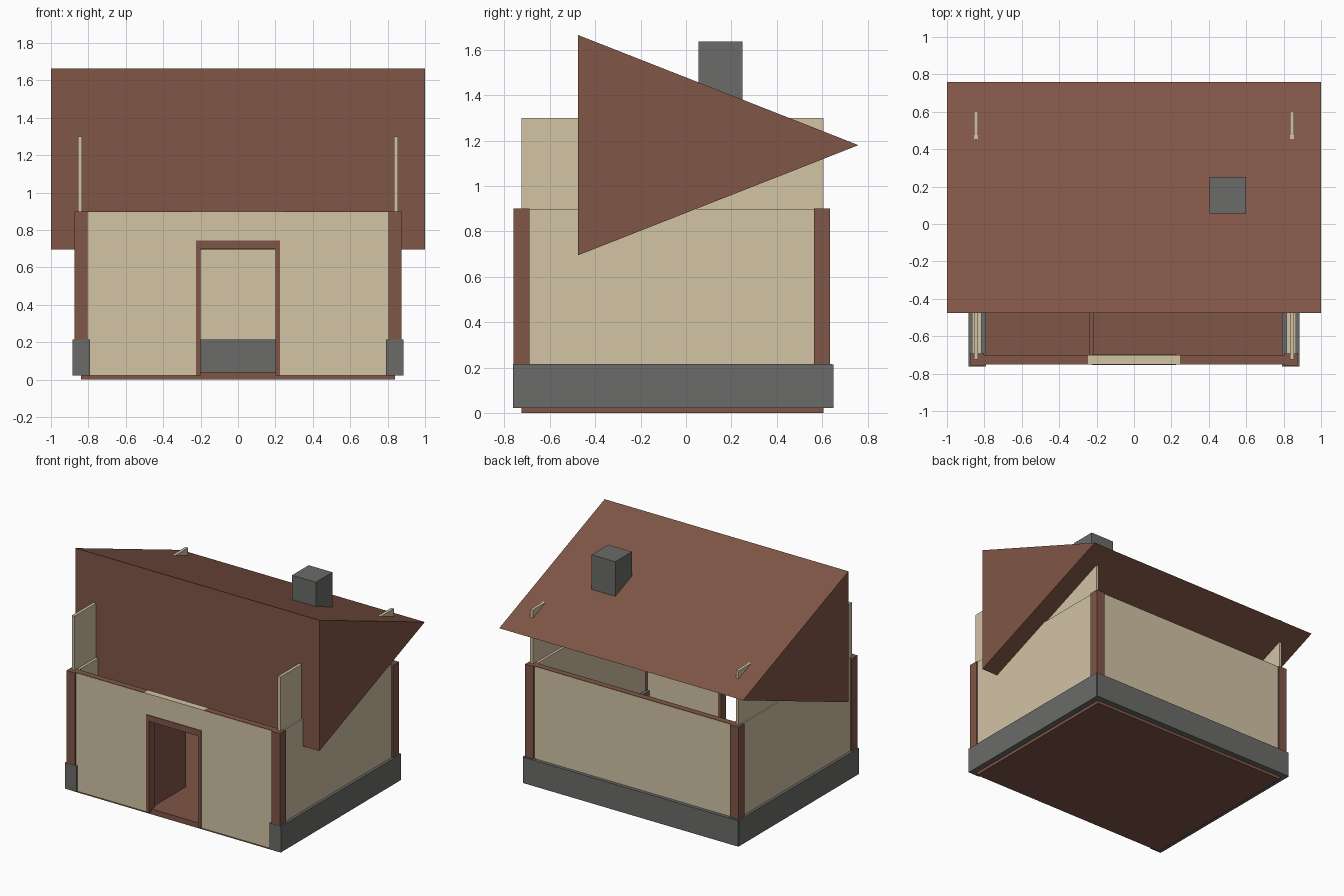
import bpy
import bmesh

# Remove the default cube
cube = bpy.data.objects.get("Cube")
if cube:
    bpy.data.objects.remove(cube, do_unlink=True)


def make_material(name, rgb):
    mat = bpy.data.materials.new(name)
    mat.use_nodes = True
    mat.diffuse_color = (*rgb, 1)
    node = next(n for n in mat.node_tree.nodes if n.type == 'BSDF_PRINCIPLED')
    node.inputs["Base Color"].default_value = (*rgb, 1)
    return mat


WOOD = make_material("brown wood", (0.216, 0.093, 0.063))
PLASTER = make_material("beige plaster", (0.645, 0.546, 0.376))
STONE = make_material("grey stone", (0.147, 0.147, 0.138))


def finish(name, bm, mat):
    bmesh.ops.recalc_face_normals(bm, faces=bm.faces)
    mesh = bpy.data.meshes.new(name)
    bm.to_mesh(mesh)
    bm.free()
    mesh.materials.append(mat)
    obj = bpy.data.objects.new(name, mesh)
    bpy.context.collection.objects.link(obj)
    return obj


def box(name, xs, ys, zs, mat):
    """Box given by its extents along each axis."""
    bm = bmesh.new()
    bmesh.ops.create_cube(bm, size=1)
    for v in bm.verts:
        v.co = [r[0] if c < 0 else r[1] for c, r in zip(v.co, (xs, ys, zs))]
    return finish(name, bm, mat)


def prism(name, profile, x0, x1, mat):
    """Extrude a y-z profile along x."""
    bm = bmesh.new()
    face = bm.faces.new([bm.verts.new((x0, y, z)) for y, z in profile])
    ext = bmesh.ops.extrude_face_region(bm, geom=[face])
    verts = [e for e in ext["geom"] if isinstance(e, bmesh.types.BMVert)]
    bmesh.ops.translate(bm, verts=verts, vec=(x1 - x0, 0, 0))
    return finish(name, bm, mat)


FRONT, BACK, SIDE = -0.725, 0.6, 0.84   # wall centre lines
EAVE = 0.9                              # wall height
T = 0.025                               # half wall thickness

# Floor slab
box("floor", (-SIDE, SIDE), (FRONT, 0.605), (0, 0.04), WOOD)

# Parts on both sides
for side, s in (("left", 1), ("right", -1)):
    def span(a, b):
        return tuple(sorted((s * a, s * b)))

    box(side + "_foundation", span(0.79, 0.885), (-0.762, 0.643), (0.022, 0.215), STONE)
    box(side + "_wall", span(SIDE - T, SIDE + T), (FRONT, BACK), (0.03, EAVE - 0.002), PLASTER)
    box(side + "_gable", span(0.833, 0.855), (FRONT, 0.605), (EAVE - 0.01, 1.3), PLASTER)
    for end, y in (("front", FRONT), ("back", BACK)):
        box(f"{side}_{end}_post", span(0.805, 0.875), (y - 0.035, y + 0.035), (0.024, EAVE), WOOD)

    # Front wall panel beside the door, with a wall plate along its top
    box(side + "_front_panel", span(0.215, 0.82), (FRONT - T, FRONT + T), (0.022, EAVE - 0.003), PLASTER)
    box(side + "_front_plate", span(0.245, 0.82), (FRONT - T + 0.001, FRONT + T - 0.001),
        (EAVE - 0.04, EAVE), WOOD)
    box(side + "_door_jamb", span(0.2, 0.225), (FRONT - 0.03, FRONT + 0.03), (0.022, 0.745), WOOD)

# Back wall, its foundation and wall plate
box("back_wall", (-0.82, 0.82), (BACK - T, BACK + T), (0.03, EAVE - 0.003), PLASTER)
box("back_plate", (-0.82, 0.82), (BACK - T + 0.001, BACK + T - 0.001), (EAVE - 0.04, EAVE), WOOD)
box("back_foundation", (-0.88, 0.88), (0.552, 0.65), (0.022, 0.214), STONE)

# Doorway: panel above, frame head and open door leaf
box("over_door_panel", (-0.245, 0.245), (FRONT - T, FRONT + T), (0.735, EAVE), PLASTER)
box("door_head", (-0.225, 0.225), (FRONT - 0.03, FRONT + 0.03), (0.7, 0.745), WOOD)
box("door_leaf", (-0.24, -0.215), (FRONT + T, FRONT + T + 0.4), (0.04, 0.7), WOOD)

# Wedge roof and chimney
prism("roof", [(-0.475, 1.665), (-0.475, 0.695), (0.76, 1.18)], -1, 1, WOOD)
box("chimney", (0.405, 0.6), (0.055, 0.25), (1.2, 1.637), STONE)
